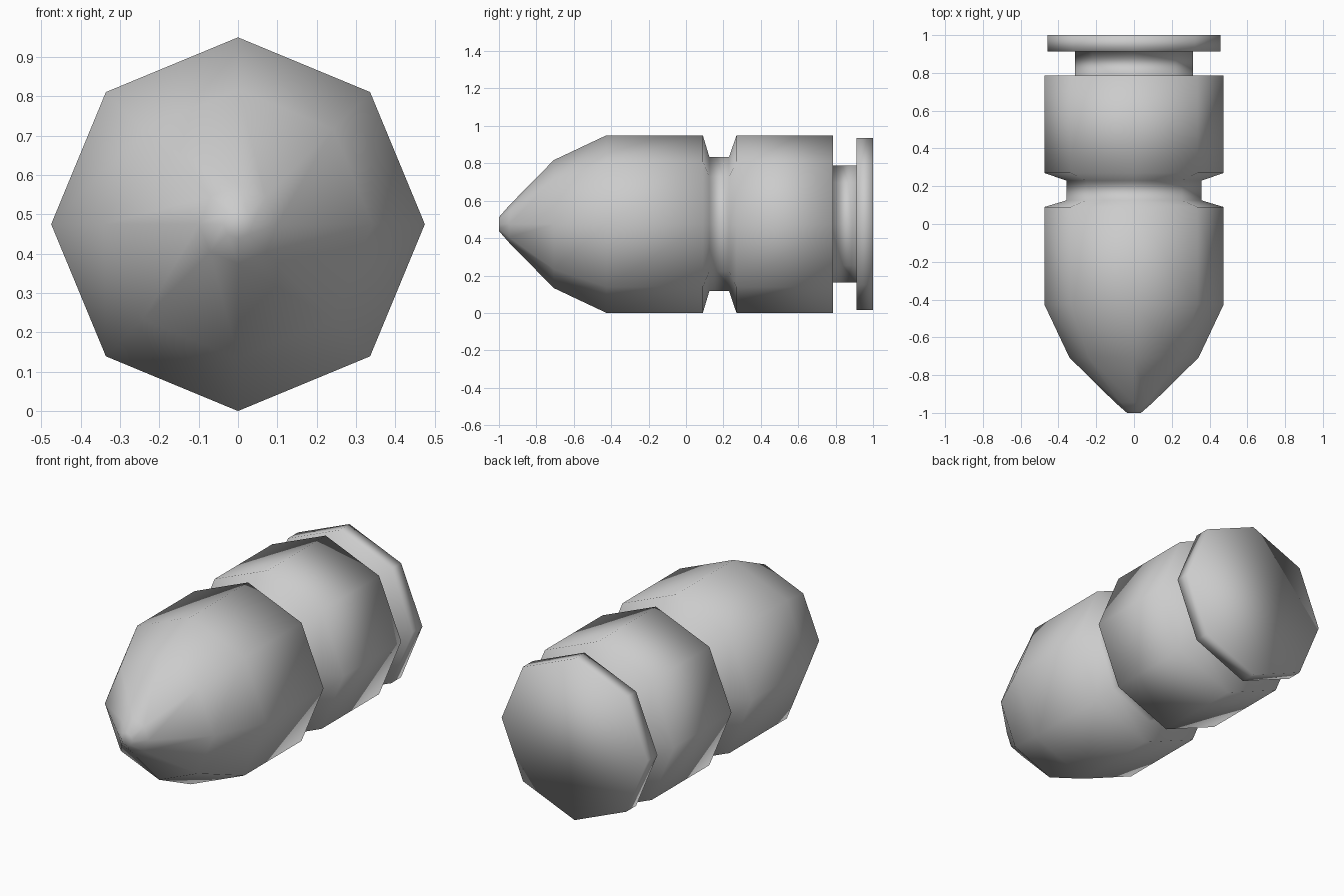
import bpy, bmesh, math

if "Cube" in bpy.data.objects:
    bpy.data.objects.remove(bpy.data.objects["Cube"])

SIDES = 8
RADIUS = 0.475

# Lathe profile along y, nose to base: (y, radius)
profile = [
    (-1.0, 0.037), (-0.945, 0.1), (-0.707, 0.342), (-0.425, RADIUS),    # nose
    (0.09, RADIUS), (0.125, 0.358), (0.23, 0.358), (0.27, RADIUS),      # groove
    (0.787, RADIUS), (0.787, 0.313),                                    # casing
    (0.912, 0.313), (0.912, 0.459), (1.0, 0.459),                       # rim
]

bm = bmesh.new()
rings = []
for y, r in profile:
    ring = []
    for i in range(SIDES):
        a = 2 * math.pi * i / SIDES
        ring.append(bm.verts.new((r * math.cos(a), y, RADIUS + r * math.sin(a))))
    rings.append(ring)

# Side walls
for a, b in zip(rings, rings[1:]):
    for i in range(SIDES):
        j = (i + 1) % SIDES
        bm.faces.new((a[i], a[j], b[j], b[i]))

# End caps
bm.faces.new(rings[0])
bm.faces.new(rings[-1])
bmesh.ops.recalc_face_normals(bm, faces=bm.faces)

# Low-poly body with smooth shading throughout
for f in bm.faces:
    f.smooth = True
mesh = bpy.data.meshes.new("cartridge")
bm.to_mesh(mesh)
bm.free()
obj = bpy.data.objects.new("cartridge", mesh)
bpy.context.collection.objects.link(obj)
